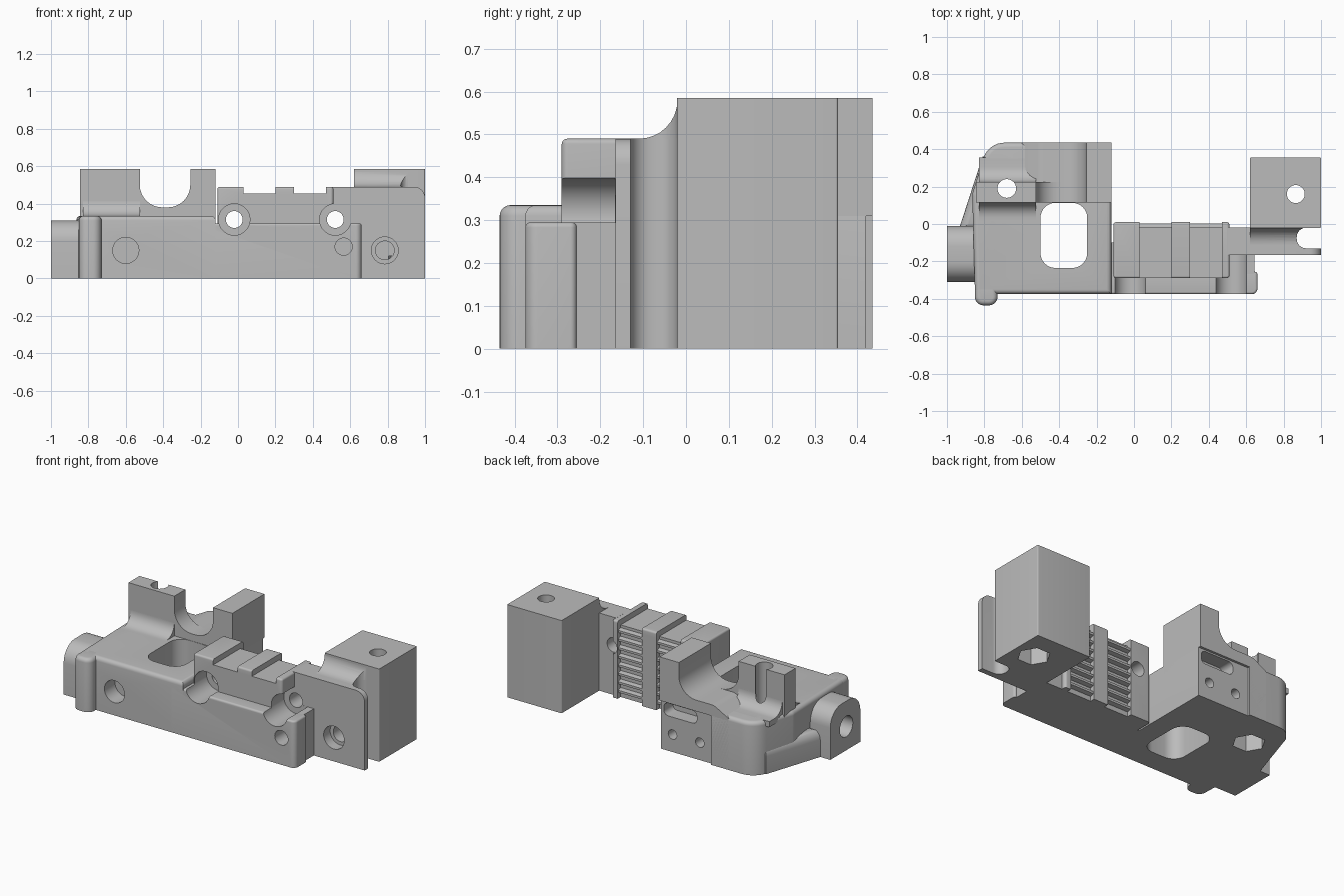
import bpy, bmesh
from math import pi, cos, sin, tan, atan2, radians
from mathutils import Vector

if "Cube" in bpy.data.objects:
    bpy.data.objects.remove(bpy.data.objects["Cube"])

grey = bpy.data.materials.new("matte_grey")
grey.use_nodes = True
colour = (0.5, 0.5, 0.5, 1)
grey.diffuse_color = colour
grey.node_tree.nodes["Principled BSDF"].inputs["Base Color"].default_value = colour


def rounded(points, steps=8):
    """Replace each (a, b, radius) corner by an arc."""
    out = []
    for i, p in enumerate(points):
        corner = Vector(p[:2])
        if len(p) < 3:
            out.append(corner)
            continue
        u = (Vector(points[i - 1][:2]) - corner).normalized()
        v = (Vector(points[(i + 1) % len(points)][:2]) - corner).normalized()
        half = u.angle(v) / 2
        centre = corner + (u + v).normalized() * (p[2] / sin(half))
        start = corner + u * (p[2] / tan(half)) - centre
        end = corner + v * (p[2] / tan(half)) - centre
        a = atan2(start.y, start.x)
        turn = (atan2(end.y, end.x) - a + pi) % (2 * pi) - pi
        for k in range(steps + 1):
            t = a + turn * k / steps
            out.append(centre + Vector((cos(t), sin(t))) * p[2])
    return out


def circle(a, b, r, sides=32):
    return [(a + r * cos(2 * pi * k / sides), b + r * sin(2 * pi * k / sides)) for k in range(sides)]


def rect(a0, a1, b0, b1, r=None):
    pts = [(a0, b0), (a1, b0), (a1, b1), (a0, b1)]
    return [p + (r,) for p in pts] if r else pts


def prism(name, points, axis, lo, hi, top_bevel=0):
    """Extrude a profile along an axis, optionally rounding its top rim."""
    place = {"x": lambda p, t: (t, p.x, p.y),
             "y": lambda p, t: (p.x, t, p.y),
             "z": lambda p, t: (p.x, p.y, t)}[axis]
    bm = bmesh.new()
    outline = rounded(points)
    face = bm.faces.new([bm.verts.new(place(p, lo)) for p in outline])
    ext = bmesh.ops.extrude_face_region(bm, geom=[face])
    shift = Vector(place(Vector((0, 0)), hi - lo))
    bmesh.ops.translate(bm, vec=shift, verts=[g for g in ext["geom"] if isinstance(g, bmesh.types.BMVert)])
    bmesh.ops.recalc_face_normals(bm, faces=bm.faces)
    if top_bevel:
        rim = [e for e in bm.edges if all(v.co.z > hi - 0.001 for v in e.verts)]
        bmesh.ops.bevel(bm, geom=rim, offset=top_bevel, segments=5, profile=0.5,
                        affect="EDGES", clamp_overlap=True)
    mesh = bpy.data.meshes.new(name)
    bm.to_mesh(mesh)
    bm.free()
    mesh.materials.append(grey)
    obj = bpy.data.objects.new(name, mesh)
    bpy.context.scene.collection.objects.link(obj)
    return obj


def cut(parts, points, axis, lo, hi):
    """Subtract a prism from every listed part."""
    cutter = prism("cutter", points, axis, lo, hi)
    cutter.hide_render = True
    for part in parts:
        mod = part.modifiers.new("cut", "BOOLEAN")
        mod.operation, mod.solver, mod.object = "DIFFERENCE", "EXACT", cutter
        graph = bpy.context.evaluated_depsgraph_get()
        mesh = bpy.data.meshes.new_from_object(part.evaluated_get(graph))
        part.modifiers.clear()
        part.data = mesh
    bpy.data.objects.remove(cutter)


# Left body, its front lip, side flange and rod boss
body = prism("left_body", [(-0.85, -0.375, 0.03), (-0.12, -0.375), (-0.12, 0.435),
                           (-0.78, 0.435, 0.12), (-0.865, 0.16, 0.06)], "z", 0, 0.335, 0.025)
lip = prism("front_lip", rect(-0.85, -0.73, -0.435, -0.3, 0.045), "z", 0, 0.335, 0.025)
flange = prism("side_flange", [(-0.94, -0.04), (-0.7, -0.04), (-0.7, 0.36), (-0.81, 0.36)],
               "z", 0, 0.17, 0.06)
boss = prism("rod_boss", [(-0.31, 0), (-0.01, 0), (-0.01, 0.31, 0.11), (-0.31, 0.31, 0.11)],
             "x", -1, -0.8)

# Left tower with a rounded saddle, plus fillets at its foot
tower = prism("tower_front", [(-0.845, 0.01), (-0.12, 0.01), (-0.12, 0.585), (-0.255, 0.585),
                              (-0.255, 0.38, 0.12), (-0.525, 0.38, 0.12), (-0.525, 0.585),
                              (-0.845, 0.585)], "y", 0.115, 0.225)
saddle = prism("tower_back", [(-0.6, 0.01), (-0.12, 0.01), (-0.12, 0.585), (-0.255, 0.585),
                              (-0.255, 0.38, 0.12), (-0.5, 0.38, 0.08), (-0.6, 0.325)],
               "y", 0.2, 0.435)
fillets = []
for name, wall, out in (("front_fillet", 0.115, -0.1), ("back_fillet", 0.225, 0.13)):
    fillets.append(prism(name, [(wall + out, 0.3), (wall + out, 0.335), (wall, 0.335, 0.08),
                                (wall, 0.43), (wall - out * 0.1, 0.43), (wall - out * 0.1, 0.3)],
                         "x", -0.83, -0.525))

# Front clamp bar, middle base, belt rail
bar = prism("clamp_bar", [(-0.2, -0.375), (0.66, -0.375, 0.03), (0.66, -0.255, 0.015),
                          (-0.2, -0.255)], "z", 0, 0.295, 0.012)
base = prism("middle_base", rect(-0.2, 0.645, -0.3, -0.1), "z", 0, 0.295)
rail = prism("belt_rail", rect(-0.11, 0.51, -0.29, 0.01, 0.015), "z", 0, 0.49, 0.012)

# Right plate, fillet and end block
plate = prism("right_plate", [(0.5, 0), (1, 0), (1, 0.49, 0.06), (0.5, 0.49)], "y", -0.165, -0.02)
block = prism("end_block", rect(0.62, 1, -0.021, 0.355, 0.006), "z", 0, 0.585)
block_fillet = prism("block_fillet", [(-0.12, 0.45), (-0.12, 0.49), (-0.02, 0.49, 0.09),
                                      (-0.02, 0.585), (0.0, 0.585), (0.0, 0.45)], "x", 0.62, 0.995)

# Belt teeth channels: top and rear recesses filled with horizontal ribs
for x0, x1, side in ((0.03, 0.2, "left"), (0.3, 0.47, "right")):
    cut([rail], rect(x0, x1, 0.455, 0.6), "y", -0.4, 0.1)
    cut([rail], rect(x0, x1, -0.02, 0.1), "z", -0.1, 0.6)
    for k in range(8):
        z = 0.03 + k * 0.054
        prism(f"belt_tooth_{side}_{k + 1}", [(-0.03, z), (-0.02, z), (0.004, z + 0.008),
                                            (0.004, z + 0.022), (-0.02, z + 0.03),
                                            (-0.03, z + 0.03)], "x", x0, x1)

# Clamp screw holes with counterbores
for x in (-0.02, 0.52):
    crossed = [body, bar, base, rail, plate]
    cut(crossed, circle(x, 0.315, 0.045), "y", -0.6, 0.2)
    cut(crossed[:4], circle(x, 0.315, 0.084), "y", -0.6, -0.166)

# Front blind holes
cut([body], circle(-0.6, 0.15, 0.07), "y", -0.5, -0.27)
cut([bar, base], circle(0.565, 0.17, 0.046), "y", -0.5, -0.2)
cut([plate, block], circle(0.785, 0.15, 0.072), "y", -0.3, -0.1)
cut([plate, block], circle(0.785, 0.15, 0.05), "y", -0.3, 0.1)

# Rod hole through the boss
cut([boss, body, flange], circle(-0.17, 0.15, 0.065), "x", -1.1, -0.7)

# Window through the left body
cut([body], rect(-0.5, -0.25, -0.235, 0.113, 0.08), "z", -0.1, 0.6)

# Vertical screw holes with hexagonal nut traps underneath
cut([body, tower, saddle, flange] + fillets, circle(-0.68, 0.19, 0.05), "z", -0.1, 0.8)
cut([body, tower, saddle, flange], circle(-0.68, 0.19, 0.095, 6), "z", -0.1, 0.12)
cut([block], circle(0.865, 0.16, 0.048), "z", -0.1, 0.8)
cut([block], circle(0.865, 0.16, 0.095, 6), "z", -0.1, 0.12)

# Vertical slot between plate and end block
cut([plate, block_fillet], [(0.87, -0.13, 0.05), (1.1, -0.13), (1.1, -0.02), (0.87, -0.02, 0.05)],
    "z", -0.1, 0.8)

# Switch seat on the back of the tower
back = [body, saddle]
cut(back, rect(-0.48, -0.1, -0.1, 0.31), "y", 0.42, 0.6)
cut(back, rect(-0.37, -0.14, 0.22, 0.3, 0.03), "y", 0.33, 0.6)
for x in (-0.2, -0.39):
    cut(back, circle(x, 0.11, 0.03, 24), "y", 0.3, 0.6)

# Smooth curved surfaces, crisp corners
for obj in bpy.context.view_layer.objects:
    obj.select_set(obj.type == "MESH" and grey.name in obj.data.materials)
bpy.context.view_layer.objects.active = body
bpy.ops.object.shade_smooth_by_angle(angle=radians(32))
